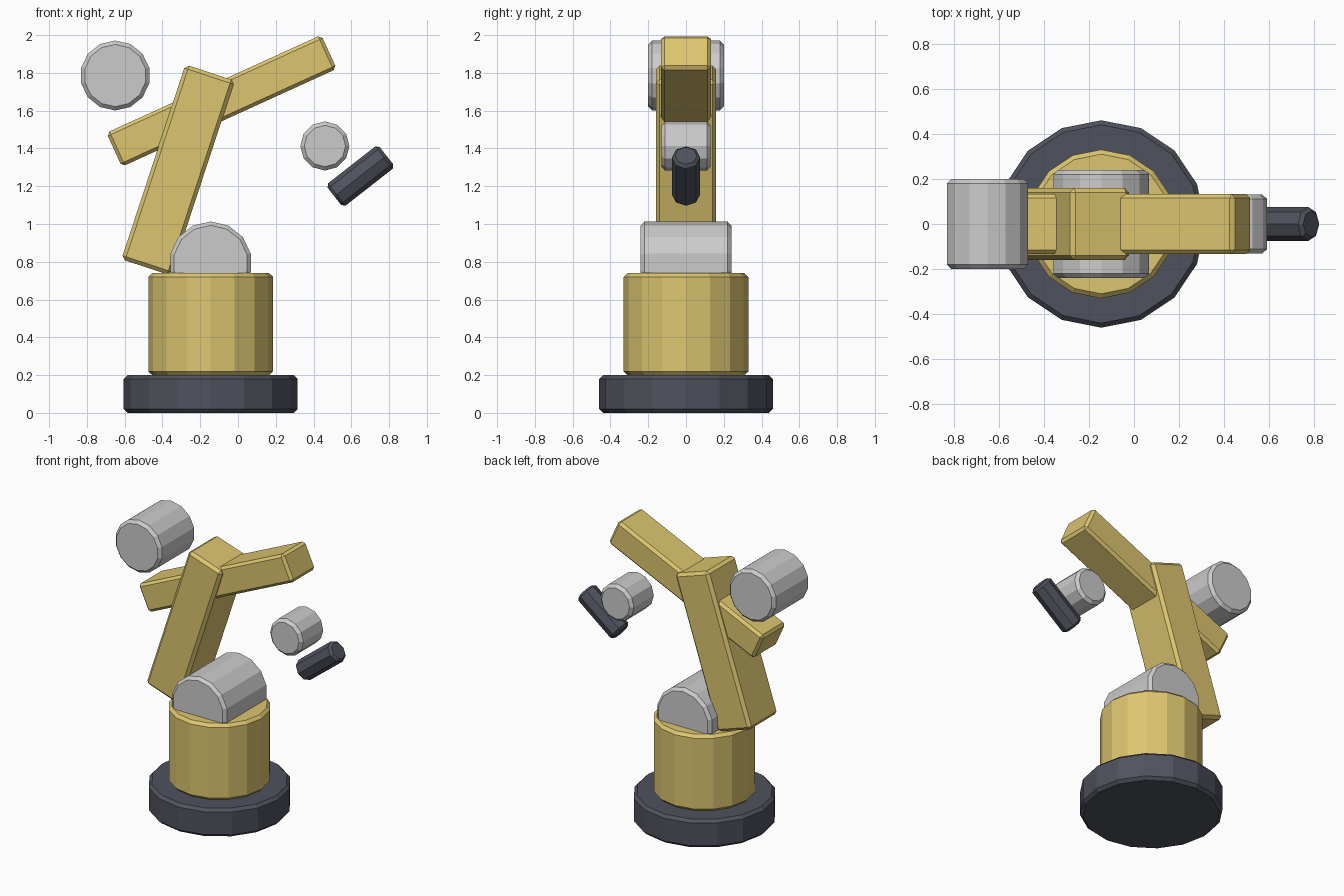
import bpy
from math import radians

if "Cube" in bpy.data.objects:
    bpy.data.objects.remove(bpy.data.objects["Cube"])


def material(name, rgb):
    m = bpy.data.materials.new(name)
    m.diffuse_color = (*rgb, 1)
    m.use_nodes = True
    m.node_tree.nodes["Principled BSDF"].inputs["Base Color"].default_value = m.diffuse_color
    return m


YELLOW = material("yellow_paint", (0.72, 0.56, 0.16))
DARK = material("dark_metal", (0.08, 0.085, 0.11))


def finish(name, mat, bevel):
    ob = bpy.context.object
    ob.name = name
    if mat:
        ob.data.materials.append(mat)
    # single-segment chamfer on the hard edges only
    mod = ob.modifiers.new("chamfer", 'BEVEL')
    mod.width = bevel
    mod.segments = 1
    mod.limit_method = 'ANGLE'
    mod.angle_limit = radians(60)
    return ob


def cylinder(name, loc, radius, depth, sides, mat=None, rot=(0, 0, 0), bevel=0.02):
    bpy.ops.mesh.primitive_cylinder_add(
        vertices=sides, radius=radius, depth=depth, location=loc,
        rotation=[radians(a) for a in rot])
    return finish(name, mat, bevel)


def link(name, loc, size, tilt, bevel=0.02):
    bpy.ops.mesh.primitive_cube_add(size=1, location=loc,
                                    rotation=(0, radians(tilt), 0))
    ob = bpy.context.object
    ob.scale = size
    bpy.ops.object.transform_apply(location=False, rotation=False, scale=True)
    return finish(name, YELLOW, bevel)


# pedestal
X = -0.145
cylinder("base_plate", (X, 0, 0.10), 0.46, 0.20, 16, DARK)
cylinder("turret_column", (X, 0, 0.47), 0.33, 0.54, 16, YELLOW)

# joints, axes along y
for name, x, z, r, width, sides in (
        ("shoulder_joint", X, 0.795, 0.218, 0.48, 14),
        ("elbow_joint", -0.65, 1.786, 0.185, 0.40, 14),
        ("wrist_joint", 0.46, 1.413, 0.13, 0.262, 12)):
    cylinder(name, (x, 0, z), r, width, sides, rot=(90, 0, 0))

# arm links
link("lower_arm", (-0.317, 0, 1.286), (0.275, 0.32, 1.085), 18.2)
link("upper_arm", (-0.087, 0, 1.652), (0.197, 0.266, 1.25), 65.5, 0.018)

# tool at the end of the arm
cylinder("tool_head", (0.648, 0, 1.254), 0.075, 0.35, 8, DARK, (0, 52, 0), 0.016)
